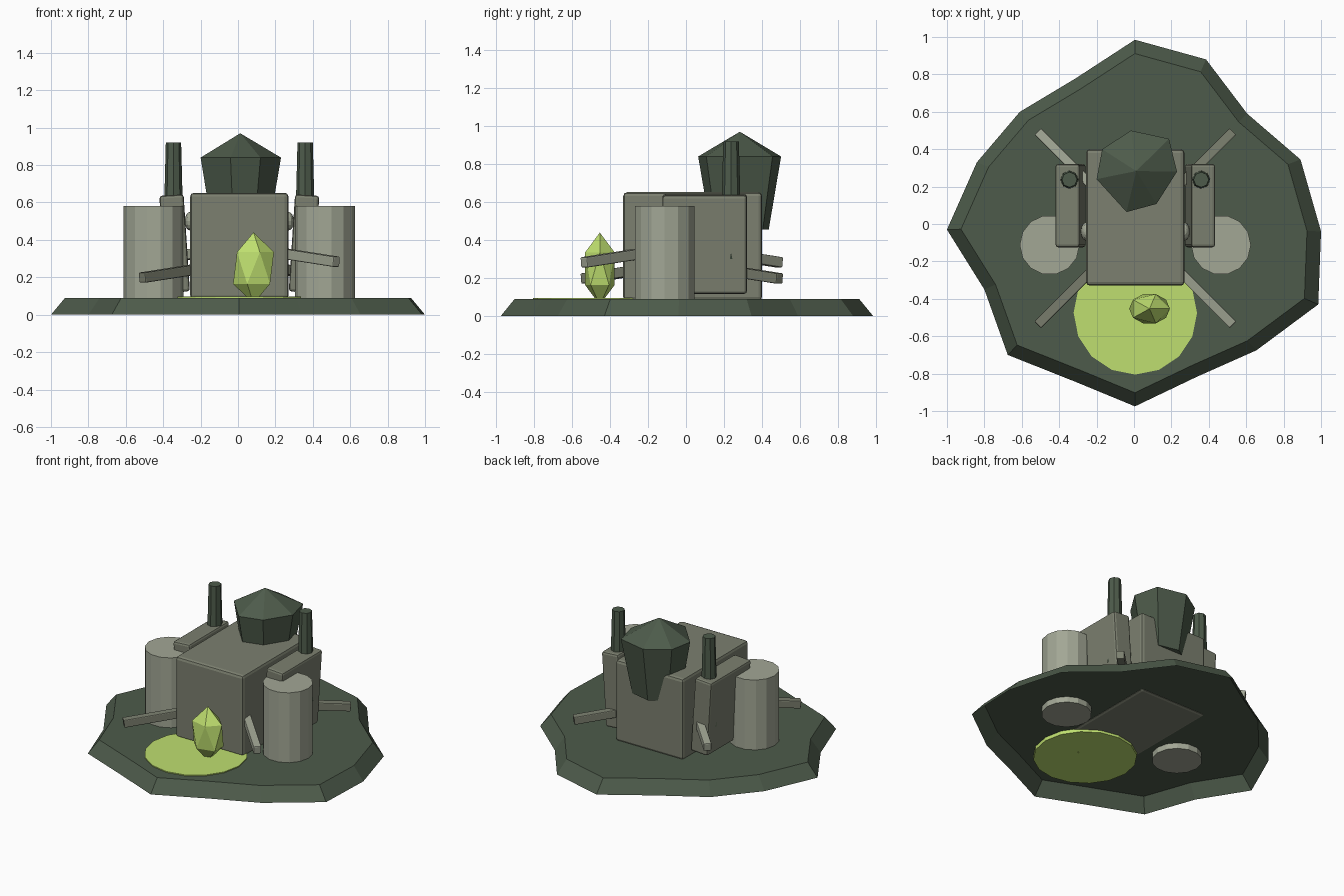
import bpy, bmesh, math
from mathutils import Vector

if "Cube" in bpy.data.objects:
    bpy.data.objects.remove(bpy.data.objects["Cube"])

CX = 0.007  # symmetry line of the building


def material(name, rgb):
    m = bpy.data.materials.new(name)
    m.diffuse_color = (*rgb, 1)
    m.use_nodes = True
    m.node_tree.nodes["Principled BSDF"].inputs["Base Color"].default_value = m.diffuse_color
    return m


DARK = material("dark_green", (0.075, 0.105, 0.07))
STONE = material("stone", (0.20, 0.215, 0.16))
PALE = material("pale_stone", (0.36, 0.385, 0.30))
LIME = material("lime", (0.52, 0.74, 0.16))


def finish(name, bm, mat, bevel=0):
    bmesh.ops.recalc_face_normals(bm, faces=bm.faces)
    me = bpy.data.meshes.new(name)
    bm.to_mesh(me)
    bm.free()
    me.materials.append(mat)
    ob = bpy.data.objects.new(name, me)
    bpy.context.collection.objects.link(ob)
    if bevel:
        mod = ob.modifiers.new("bevel", "BEVEL")
        mod.width = bevel
        mod.segments = 2
    return ob


def box(name, loc, size, mat, bevel, rot=None):
    bm = bmesh.new()
    bmesh.ops.create_cube(bm, size=1)
    bmesh.ops.scale(bm, vec=size, verts=bm.verts)
    ob = finish(name, bm, mat, bevel)
    ob.location = loc
    if rot is not None:
        ob.rotation_euler = rot
    return ob


def frustum(name, x, y, z0, z1, r0, r1, sides, mat, turn=0.0):
    bm = bmesh.new()
    bmesh.ops.create_cone(bm, cap_ends=True, segments=sides, radius1=r0,
                          radius2=r1, depth=z1 - z0)
    ob = finish(name, bm, mat)
    ob.location = (x, y, (z0 + z1) / 2)
    ob.rotation_euler.z = turn
    return ob


# Irregular ground slab, open underneath, with sloping rim
outline = [(0.005, 0.985), (-0.31, 0.78), (-0.61, 0.60), (-0.84, 0.33),
           (-1.0, -0.03), (-0.80, -0.35), (-0.675, -0.70), (-0.31, -0.845),
           (0.005, -0.975), (0.34, -0.815), (0.655, -0.675), (0.985, -0.43),
           (1.0, -0.04), (0.89, 0.345), (0.605, 0.59), (0.385, 0.88)]
bm = bmesh.new()
low = [bm.verts.new((x, y, 0)) for x, y in outline]
top = [bm.verts.new((x * 0.925, y * 0.925, 0.09)) for x, y in outline]
for i in range(16):
    j = (i + 1) % 16
    bm.faces.new((low[i], low[j], top[j], top[i]))
bm.faces.new(top)
finish("ground_slab", bm, DARK)

# Main block
box("main_block", (CX, 0.035, 0.367), (0.525, 0.73, 0.57), STONE, 0.02)

# Rock crown: faceted seven-sided stone with a pointed top
ring = [(-0.016, 0.5), (0.187, 0.455), (0.23, 0.28), (0.12, 0.107),
        (-0.04, 0.064), (-0.2, 0.24), (-0.17, 0.40)]
c = Vector((0.012, 0.283))
bm = bmesh.new()
upper = [bm.verts.new((x, y, 0.84)) for x, y in ring]
lower = []
for p in ring:
    q = c + (Vector(p) - c) * 0.70
    lower.append(bm.verts.new((q.x, q.y, 0.455)))
apex = bm.verts.new((c.x, c.y, 0.97))
for i in range(7):
    j = (i + 1) % 7
    bm.faces.new((upper[i], upper[j], apex))
    bm.faces.new((lower[i], lower[j], upper[j], upper[i]))
bm.faces.new(lower)
finish("rock_crown", bm, DARK)

# Mirrored side parts
for s, side in ((-1, "left"), (1, "right")):
    box(f"side_pod_{side}", (CX + s * 0.346, 0.098, 0.38), (0.13, 0.445, 0.52),
        STONE, 0.015, (0, s * 0.065, 0))
    frustum(f"chimney_{side}", CX + s * 0.352, 0.237, 0.30, 0.92, 0.057, 0.041,
            8, DARK)
    frustum(f"tank_{side}", CX + s * 0.458, -0.112, 0.05, 0.58, 0.16, 0.16,
            14, PALE, math.pi / 2)
    # rounded joint between block and pod
    bm = bmesh.new()
    bmesh.ops.create_uvsphere(bm, u_segments=12, v_segments=8, radius=1)
    bmesh.ops.scale(bm, vec=(0.03, 0.05, 0.05), verts=bm.verts)
    joint = finish(f"joint_{side}", bm, PALE)
    joint.location = (CX + s * 0.262, -0.04, 0.5)

    # Diagonal beams, alternating between two heights
    for t, end in ((-1, "front"), (1, "back")):
        z = 0.198 if s * t > 0 else 0.283
        tip = Vector((CX + s * 0.52, -0.022 + t * 0.515, z))
        root = Vector((CX + s * 0.20, -0.022 + t * 0.195, z + 0.05))
        d = tip - root
        box(f"beam_{end}_{side}", (tip + root) / 2, (0.05, 0.055, d.length),
            STONE if z < 0.2 else PALE, 0.006,
            d.to_track_quat('Z', 'Y').to_euler())

# Glowing pool disc
frustum("pool", CX, -0.475, 0.065, 0.097, 0.33, 0.33, 16, LIME)

# Crystal standing in the pool
bm = bmesh.new()
bmesh.ops.create_icosphere(bm, subdivisions=1, radius=1)
bmesh.ops.scale(bm, vec=(0.122, 0.092, 0.19), verts=bm.verts)
crystal = finish("crystal", bm, LIME)
crystal.location = (0.083, -0.453, 0.25)
